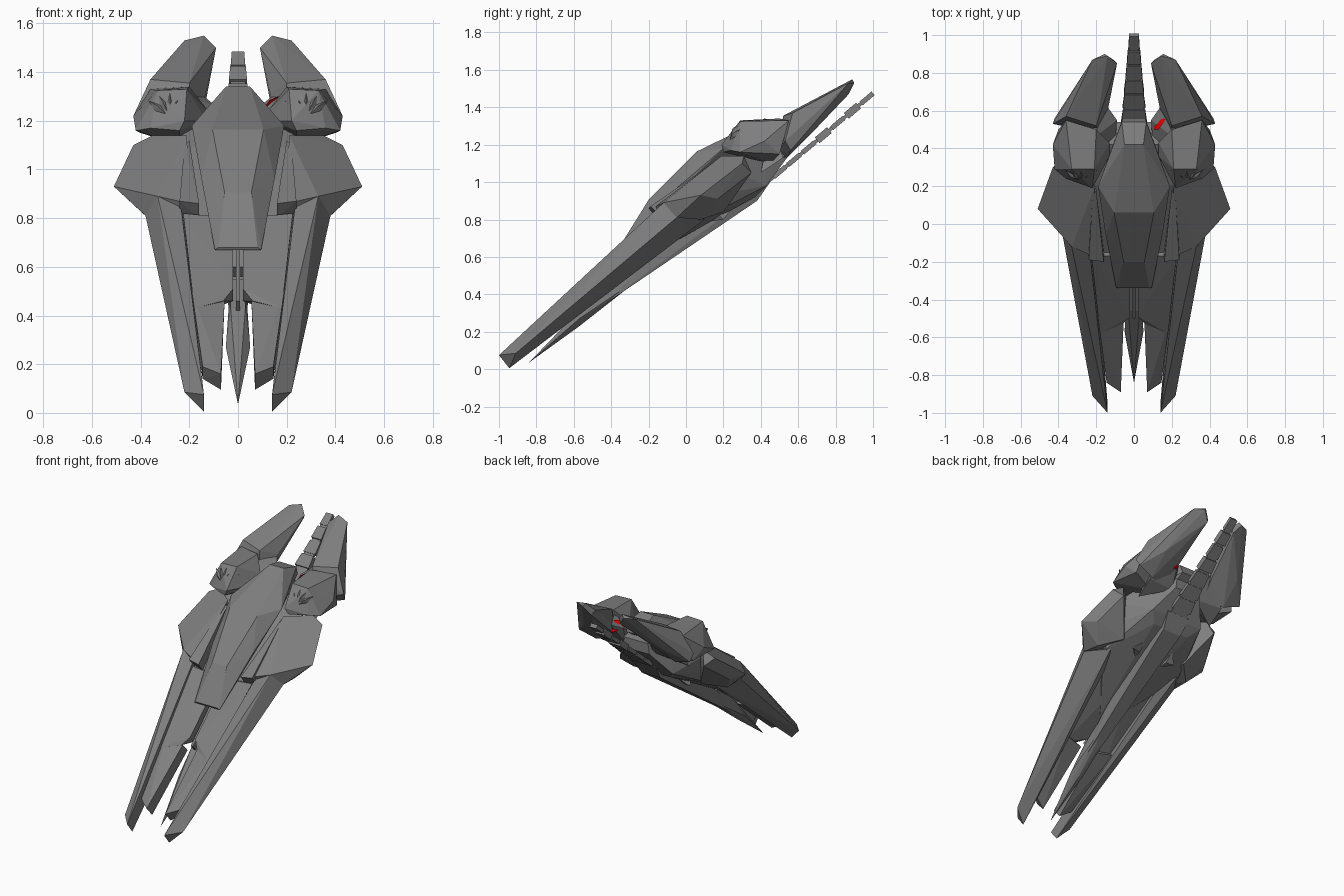
import bpy, bmesh, math
from mathutils import Vector, Matrix


def material(name, rgb):
    m = bpy.data.materials.new(name)
    m.diffuse_color = (*rgb, 1)
    return m


grey = material("hull grey", (0.21, 0.21, 0.21))
red = material("signal red", (1, 0, 0))


def finish(name, bm, mirror=True, mat=grey):
    bmesh.ops.recalc_face_normals(bm, faces=bm.faces)
    me = bpy.data.meshes.new(name)
    bm.to_mesh(me)
    bm.free()
    me.materials.append(mat)
    ob = bpy.data.objects.new(name, me)
    bpy.context.collection.objects.link(ob)
    if mirror:
        ob.modifiers.new("mirror", 'MIRROR').use_mirror_merge = False
    return ob


def solid(name, pts, mirror=True, mat=grey):
    """Faceted convex block through the given corner points."""
    bm = bmesh.new()
    for p in pts:
        bm.verts.new(p)
    bmesh.ops.convex_hull(bm, input=bm.verts)
    loose = [v for v in bm.verts if not v.link_faces]
    bmesh.ops.delete(bm, geom=loose, context='VERTS')
    bmesh.ops.dissolve_limit(bm, angle_limit=math.radians(2),
                             verts=bm.verts, edges=bm.edges)
    return finish(name, bm, mirror, mat)


def both(pts):
    return pts + [(-x, y, z) for x, y, z in pts]


# long outer prongs
solid("long_prong", [
    (.14, -1, .075), (.14, -.945, 0.005), (.22, -.91, .085),
    (.33, -.12, .89), (.38, -.05, .81), (.235, -.14, .855),
    (.155, -.90, .15), (.28, .10, .80), (.22, .02, .77)])

# shorter inner prongs and the deck they grow from
solid("inner_prong", [
    (.07, -.89, .16), (.145, -.84, .19), (.07, -.83, .095), (.145, -.80, .14),
    (.055, -.52, .46), (.19, -.50, .50), (.06, -.46, .40), (.19, -.44, .42)])
solid("inner_deck", [
    (.02, -.49, .51), (.18, -.58, .43), (.06, -.53, .46),
    (.02, -.17, .80), (.225, -.17, .82),
    (.02, -.43, .46), (.18, -.50, .40), (.02, 0, .76), (.22, 0, .78)])

# centre spike running back as a narrow keel, with a thin rail in the slit
solid("centre_spike", both([
    (0, -.84, .035), (.05, -.57, .27), (.03, -.46, .43), (.035, -.42, .36),
    (0, -.57, .23), (.03, -.2, .52), (.03, -.3, .55)]), False)
solid("belly_keel", both([
    (.03, -.46, .33), (.03, -.40, .45), (.03, -.1, .57), (.07, .38, .90),
    (.09, .45, 1.0), (.07, 0, .78), (.09, .40, 1.08)]), False)
solid("slit_rail", both([
    (.008, -.50, .46), (.008, -.25, .70), (.008, -.45, .40), (.008, -.2, .62)]), False)

# main lower body
solid("lower_body", both([
    (.05, -.28, .56), (.05, -.32, .60), (.20, -.16, .80), (.20, -.08, .70),
    (.14, .37, .92), (.20, .43, .98), (.30, .08, .80), (.35, .10, .92),
    (.33, .22, 1.08), (.12, .20, 1.10), (.18, .42, 1.22),
    (.09, .54, 1.20), (.10, .54, 1.13)]), False)

# flared side wings
solid("side_wing", [
    (.38, -.05, .81), (.51, .08, .93), (.43, .30, 1.10), (.35, .31, 1.14),
    (.33, -.12, .89), (.20, -.18, .86), (.21, .19, 1.14),
    (.37, .08, .80), (.45, .17, .91), (.38, .35, 1.05), (.25, .20, .84)])
# angled shoulder lip between wing and canopy
solid("shoulder_lip", [
    (.16, -.20, .86), (.24, -.19, .87), (.16, -.15, .80), (.24, -.14, .82),
    (.22, .14, 1.10), (.20, .18, 1.12), (.22, .22, 1.10)])

# raised canopy
solid("canopy", both([
    (.08, -.34, .68), (.055, -.20, .905), (.105, .06, 1.165), (.05, .42, 1.34),
    (.095, -.335, .67), (.15, -.06, .96), (.19, .20, 1.18), (.065, .54, 1.31),
    (.06, .56, 1.25), (.15, .25, 1.17)]), False)

# shoulder pods
solid("shoulder_pod", [
    (.36, .55, 1.33), (.20, .50, 1.34), (.21, .29, 1.33), (.33, .29, 1.325),
    (.43, .42, 1.22), (.42, .29, 1.16), (.36, .24, 1.17), (.24, .20, 1.16),
    (.22, .19, 1.20), (.13, .36, 1.20), (.13, .43, 1.25),
    (.40, .50, 1.15), (.24, .45, 1.10)])
# leaf shaped blades lying over the pod mouth
for i in range(5):
    a = math.radians(-50 + 25 * i)
    base = Vector((.28, .225, 1.215))
    d = Vector((math.sin(a), .55, math.cos(a) * .9)).normalized()
    side = Vector((math.cos(a), 0, -math.sin(a))) * .016
    out = Vector((0, -.015, .008))
    mid = base + d * .07
    solid(f"pod_blade_{i+1}", [base + d * .02, mid + side, mid - side,
                               mid + out, base + d * .13])

# rear fins
solid("rear_fin", [
    (.14, .89, 1.55), (.155, .90, 1.53), (.22, .87, 1.53), (.09, .85, 1.50),
    (.11, .87, 1.47), (.20, .52, 1.355), (.36, .57, 1.37), (.43, .53, 1.22),
    (.42, .56, 1.17), (.135, .62, 1.31), (.14, .60, 1.24), (.30, .68, 1.27),
    (.30, .54, 1.13), (.18, .48, 1.14)])
solid("fin_root", [
    (.09, .55, 1.26), (.14, .62, 1.30), (.10, .42, 1.18), (.22, .45, 1.30),
    (.10, .50, 1.13), (.30, .52, 1.13), (.30, .40, 1.05)])
# red insert showing at the right fin root only
solid("red_insert", [
    (.105, .50, 1.252), (.165, .55, 1.30), (.145, .575, 1.285), (.11, .53, 1.255),
    (.13, .50, 1.285), (.115, .585, 1.25), (.15, .62, 1.24), (.17, .60, 1.22)],
    False, red)

# segmented tail
slope = math.atan(.84)


def tail_block(name, y, wide, length, thick, taper=.85):
    bm = bmesh.new()
    bmesh.ops.create_cube(bm, size=1)
    for v in bm.verts:
        if v.co.y > 0:
            v.co.x *= taper
    m = (Matrix.Translation((0, y, 1.47 - (.995 - y) * .84))
         @ Matrix.Rotation(slope, 4, 'X') @ Matrix.Diagonal((wide, length, thick, 1)))
    bmesh.ops.transform(bm, matrix=m, verts=bm.verts)
    finish(name, bm, False)


tail_block("tail_spine", .67, .14, .80, .018, .3)
for i in range(7):
    y = .50 + i * .078
    tail_block(f"tail_segment_{i+1}", y, .15 - .015 * i, .085,
               .04 if i in (3, 5) else .026)

# small brackets under the belly
for n, (y, z) in enumerate([(.20, .80), (.41, .97)]):
    solid(f"belly_bracket_{n+1}", [
        (.10, y - .07, z - .01), (.17, y, z), (.11, y + .05, z + .06),
        (.11, y - .01, z), (.15, y - .04, z + .04)])
